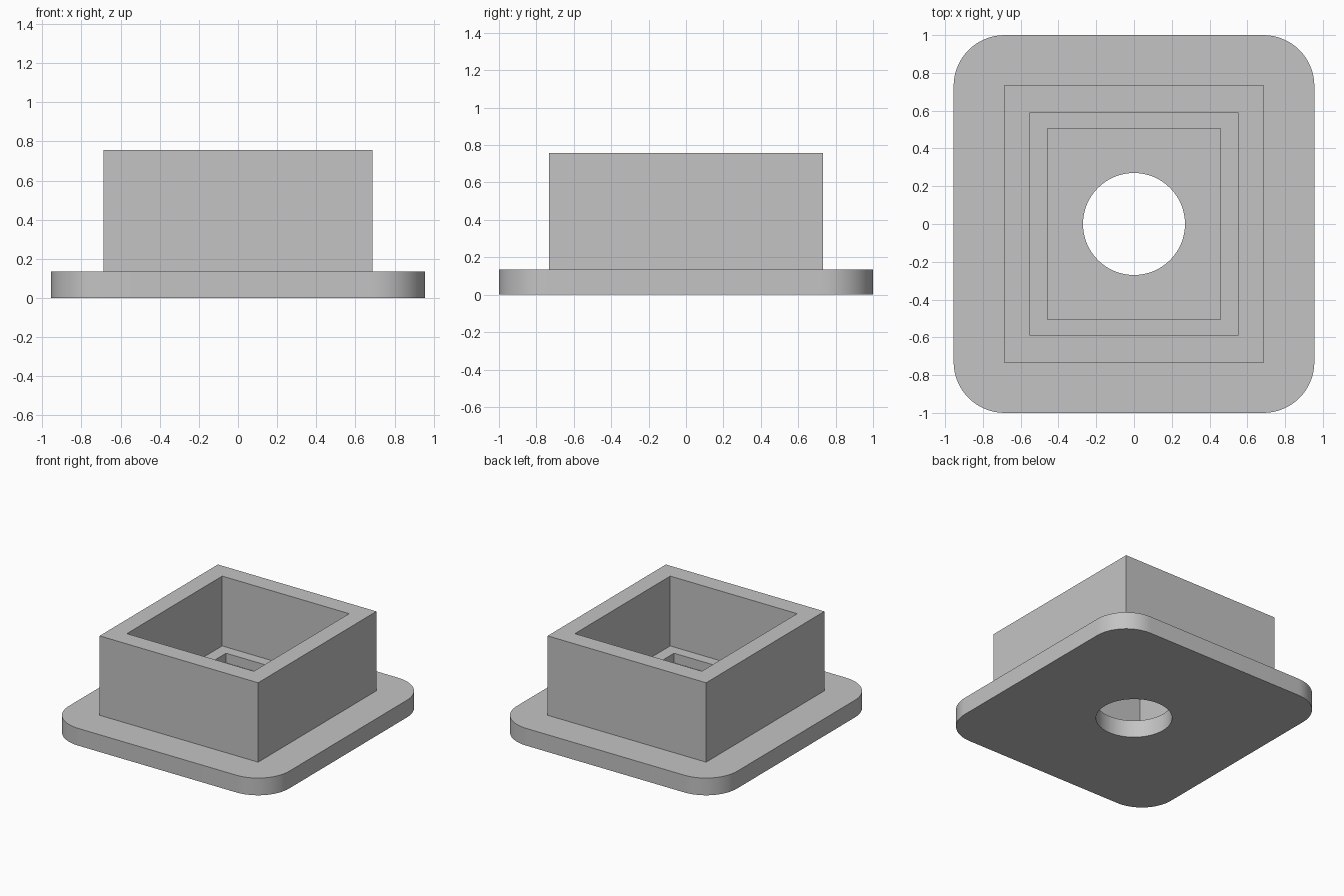
import bpy
import bmesh
from math import pi, cos, sin

cube = bpy.data.objects.get("Cube")
if cube:
    bpy.data.objects.remove(cube, do_unlink=True)

grey = bpy.data.materials.new("plain_grey")
grey.use_nodes = True
grey.diffuse_color = (0.55, 0.55, 0.55, 1)
grey.node_tree.nodes["Principled BSDF"].inputs["Base Color"].default_value = grey.diffuse_color


def rounded_outline(hx, hy, radius=0, steps=16):
    """Counter-clockwise rectangle outline, with rounded corners if radius > 0."""
    points = []
    for i, (sx, sy) in enumerate([(1, 1), (-1, 1), (-1, -1), (1, -1)]):
        cx, cy = sx * (hx - radius), sy * (hy - radius)
        for k in range(steps + 1 if radius else 1):
            a = (i + k / steps) * pi / 2
            points.append((cx + radius * cos(a), cy + radius * sin(a)))
    return points


def prism(name, outline, z0, z1):
    """Extrude an outline from z0 up to z1."""
    bm = bmesh.new()
    face = bm.faces.new([bm.verts.new((x, y, z0)) for x, y in outline])
    top = bmesh.ops.extrude_face_region(bm, geom=[face], use_keep_orig=True)
    moved = [g for g in top["geom"] if isinstance(g, bmesh.types.BMVert)]
    bmesh.ops.translate(bm, verts=moved, vec=(0, 0, z1 - z0))
    bmesh.ops.recalc_face_normals(bm, faces=bm.faces)
    mesh = bpy.data.meshes.new(name)
    bm.to_mesh(mesh)
    bm.free()
    mesh.materials.append(grey)
    obj = bpy.data.objects.new(name, mesh)
    bpy.context.collection.objects.link(obj)
    return obj


def combine(body, tool, operation):
    """Apply a boolean to the body and discard the tool."""
    mod = body.modifiers.new(operation.lower(), 'BOOLEAN')
    mod.operation, mod.object, mod.solver = operation, tool, 'EXACT'
    bpy.ops.object.modifier_apply(modifier=mod.name)
    bpy.data.objects.remove(tool, do_unlink=True)


PLATE_TOP, LEDGE, RIM = 0.135, 0.21, 0.757

# Rounded base flange
body = prism("flanged_socket", rounded_outline(0.955, 1.0, 0.27), 0, PLATE_TOP)
bpy.context.view_layer.objects.active = body
body.select_set(True)

# Square collar, sunk into the flange so the two fuse
combine(body, prism("collar", rounded_outline(0.687, 0.732), PLATE_TOP / 2, RIM), 'UNION')

# Wide pocket, narrower recess below its ledge, and round through hole
combine(body, prism("pocket", rounded_outline(0.55, 0.59), LEDGE, 1), 'DIFFERENCE')
combine(body, prism("recess", rounded_outline(0.457, 0.505), PLATE_TOP, 0.5), 'DIFFERENCE')
circle = rounded_outline(0.27, 0.27, 0.2699)
combine(body, prism("hole", circle, -0.5, 0.5), 'DIFFERENCE')

bpy.ops.object.shade_smooth_by_angle(angle=pi / 6)
